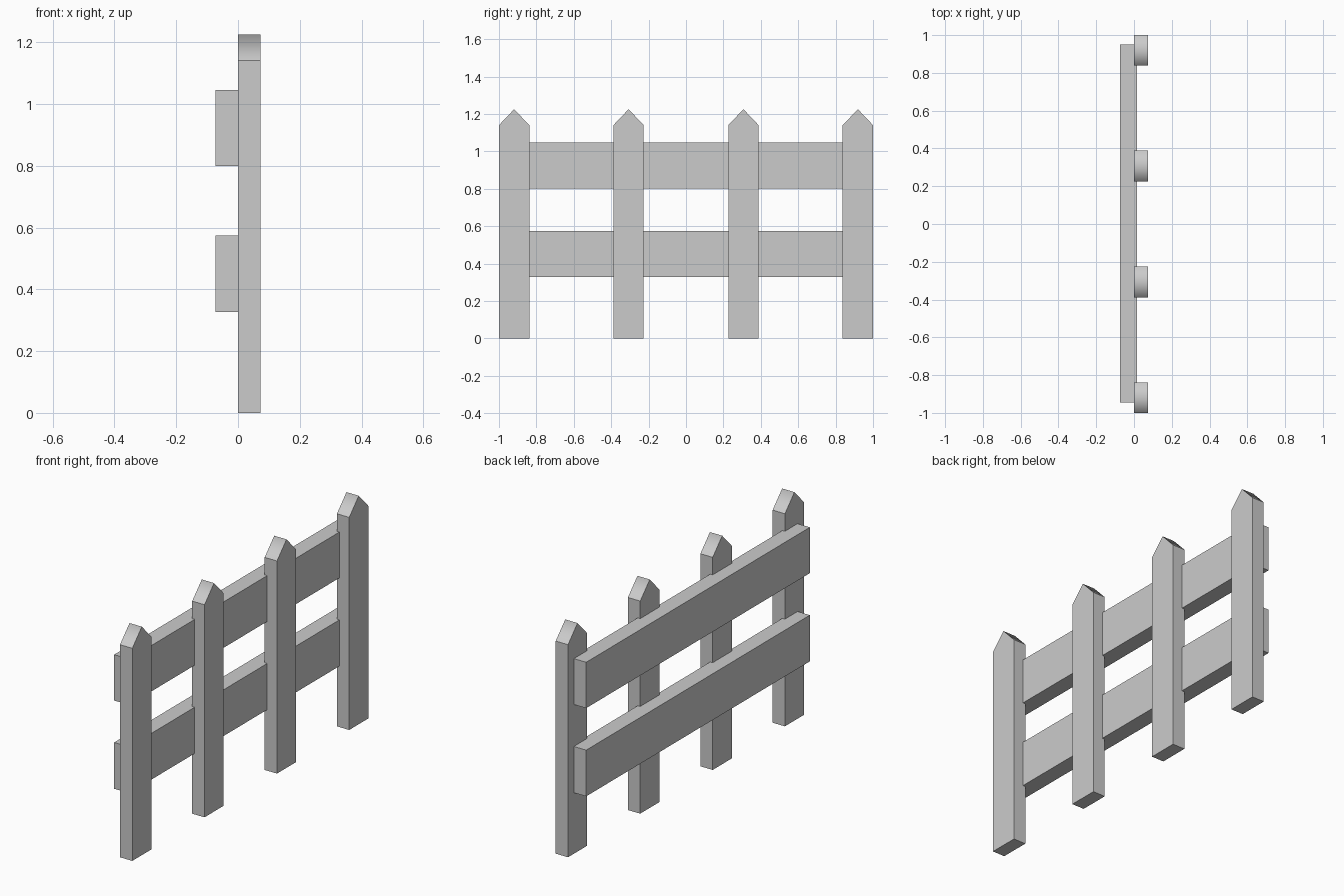
import bpy, bmesh

if "Cube" in bpy.data.objects:
    bpy.data.objects.remove(bpy.data.objects["Cube"])


def extrude_profile(name, profile, x0, x1, smooth_top=False):
    """Extrude a (y, z) outline along x from x0 to x1."""
    bm = bmesh.new()
    face = bm.faces.new([bm.verts.new((x0, y, z)) for y, z in profile])
    ext = bmesh.ops.extrude_face_region(bm, geom=[face])
    moved = [v for v in ext["geom"] if isinstance(v, bmesh.types.BMVert)]
    bmesh.ops.translate(bm, verts=moved, vec=(x1 - x0, 0, 0))
    bmesh.ops.recalc_face_normals(bm, faces=bm.faces)
    if smooth_top:
        # the two slopes blend softly over the ridge; every other edge is sharp
        top = max(v.co.z for v in bm.verts) - 1e-4
        for f in bm.faces:
            f.smooth = f.normal.z > 0.1
        for e in bm.edges:
            e.smooth = all(v.co.z > top for v in e.verts)
    mesh = bpy.data.meshes.new(name)
    bm.to_mesh(mesh)
    bm.free()
    obj = bpy.data.objects.new(name, mesh)
    bpy.context.collection.objects.link(obj)
    return obj


# pointed pickets
w, shoulder, peak = 0.081, 1.14, 1.225
picket = [(-w, 0), (w, 0), (w, shoulder), (0, peak), (-w, shoulder)]
for i, y in enumerate((-0.919, -0.307, 0.307, 0.919)):
    outline = [(y + a, z) for a, z in picket]
    extrude_profile(f"picket_{i + 1}", outline, 0.0, 0.073, smooth_top=True)

# horizontal rails behind, let slightly into the pickets
for name, z0, z1 in (("lower_rail", 0.327, 0.575), ("upper_rail", 0.80, 1.046)):
    outline = [(-0.945, z0), (0.95, z0), (0.95, z1), (-0.945, z1)]
    extrude_profile(name, outline, -0.073, 0.015)
